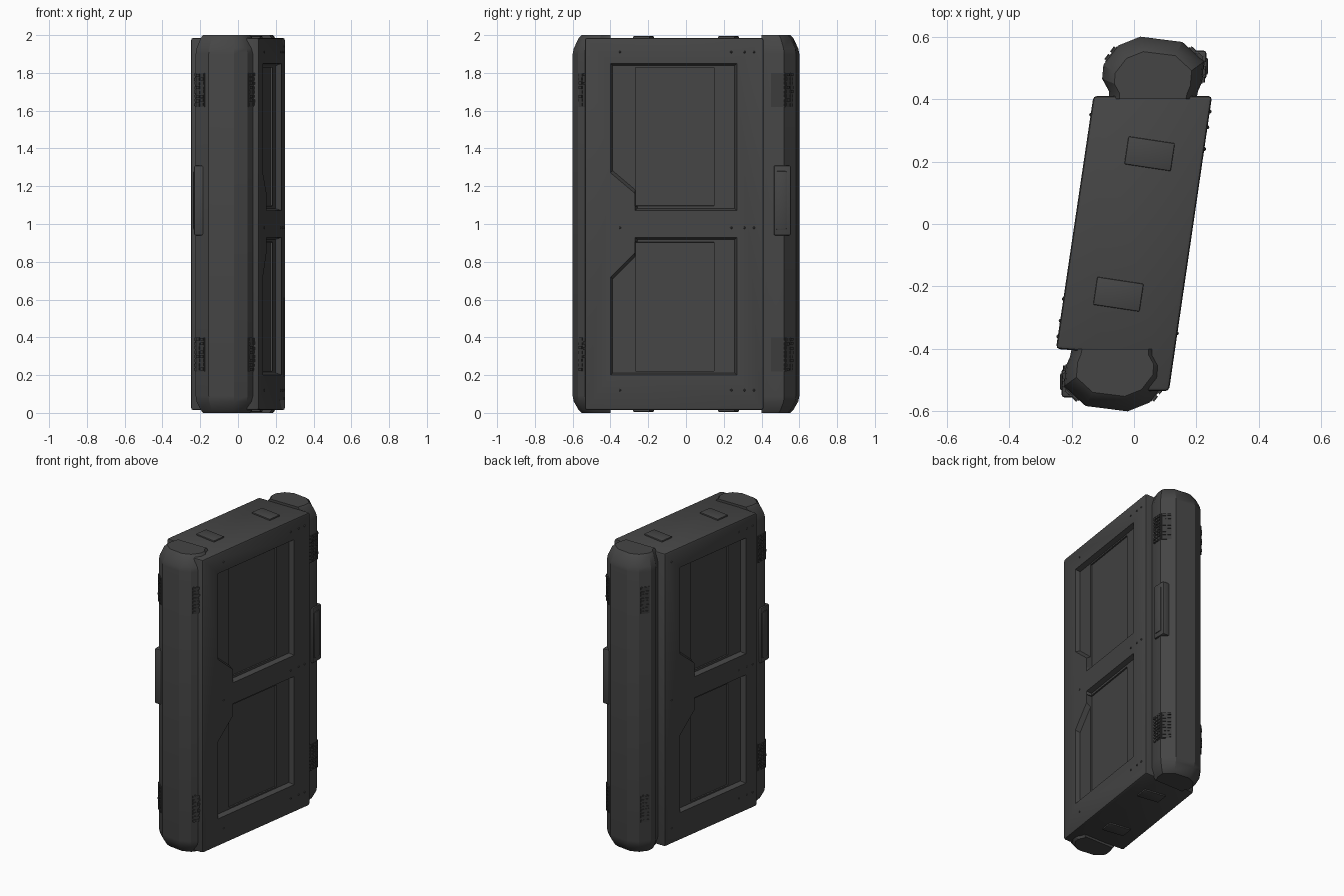
import bpy, bmesh, math, random
from mathutils import Vector, Matrix

if "Cube" in bpy.data.objects:
    bpy.data.objects.remove(bpy.data.objects["Cube"])

random.seed(4)
SHEAR = 0.148          # the slab leans sideways in plan
HALF = 0.19            # half thickness of the slab
ROT = Matrix.Rotation(math.pi, 4, 'Z')


def material(name, v):
    m = bpy.data.materials.new(name)
    m.diffuse_color = (v, v, v, 1)
    m.use_nodes = True
    m.node_tree.nodes["Principled BSDF"].inputs["Base Color"].default_value = m.diffuse_color
    return m


GREY = material("dark_grey", 0.06)
DEEP = material("grille_grey", 0.045)


def finish(bm, name, mat=GREY, angle=30):
    bmesh.ops.recalc_face_normals(bm, faces=bm.faces)
    me = bpy.data.meshes.new(name)
    bm.to_mesh(me)
    bm.free()
    ob = bpy.data.objects.new(name, me)
    bpy.context.collection.objects.link(ob)
    me.materials.append(mat)
    bpy.ops.object.select_all(action='DESELECT')
    ob.select_set(True)
    bpy.context.view_layer.objects.active = ob
    bpy.ops.object.shade_smooth_by_angle(angle=math.radians(angle))
    return ob


def loft(rings):
    """Closed solid through rings that have equal point counts."""
    bm = bmesh.new()
    loops = [[bm.verts.new(p) for p in r] for r in rings]
    n = len(loops[0])
    for a, b in zip(loops, loops[1:]):
        for i in range(n):
            bm.faces.new((a[i], a[(i + 1) % n], b[(i + 1) % n], b[i]))
    bm.faces.new(loops[0][::-1])
    bm.faces.new(loops[-1])
    return bm


def add_box(bm, centre, size, bevel=0.0, rot=0.0):
    m = (Matrix.Translation(centre) @ Matrix.Rotation(rot, 4, 'Z')
         @ Matrix.Diagonal((*size, 1)))
    vs = bmesh.ops.create_cube(bm, size=1, matrix=m)['verts']
    if bevel:
        edges = list({e for v in vs for e in v.link_edges})
        bmesh.ops.bevel(bm, geom=edges, offset=bevel, segments=2,
                        profile=0.5, affect='EDGES')


# Slab: sheared body, running further forward on its right side
plan = [(0.25, 0.41), (-0.13, 0.41), (-0.25, -0.40), (-0.12, -0.41),
        (0.04, -0.535), (0.112, -0.535)]
bm = loft([[(x, y, z) for x, y in plan] for z in (0.015, 1.985)])
bmesh.ops.recalc_face_normals(bm, faces=bm.faces)
bmesh.ops.bevel(bm, geom=bm.edges[:], offset=0.012, segments=2,
                profile=0.5, affect='EDGES')
slab = finish(bm, "door_slab")


def cut(outline, depth, side, taper):
    """Recess in the slab face; outline is in (y, z), side is +1 or -1."""
    cy = sum(p[0] for p in outline) / len(outline)
    cz = sum(p[1] for p in outline) / len(outline)

    def ring(u, t):
        out = []
        for y, z in outline:
            y2 = y - math.copysign(t, y - cy)
            z2 = z - math.copysign(t, z - cz)
            out.append((side * u + SHEAR * y2, y2, z2))
        return out
    c = finish(loft([ring(HALF - depth, taper), ring(HALF + 0.003, 0),
                     ring(HALF + 0.05, 0)]), "cutter")
    c.hide_render = True
    mod = slab.modifiers.new("recess", 'BOOLEAN')
    mod.operation = 'DIFFERENCE'
    mod.solver = 'EXACT'
    mod.object = c
    bpy.context.view_layer.objects.active = slab
    bpy.ops.object.modifier_apply(modifier=mod.name)
    bpy.data.objects.remove(c)


# Recessed panels with a stepped, slanted corner, on both faces
for side, y0, y1 in ((1, -0.40, 0.27), (-1, -0.30, 0.28)):
    a, b = (y0, y1) if side > 0 else (y1, y0)
    k = a + side * 0.13
    upper = [(a, 1.85), (b, 1.85), (b, 1.07), (k, 1.07), (k, 1.16), (a, 1.27)]
    lower = [(a, 0.20), (b, 0.20), (b, 0.93), (k, 0.93), (k, 0.85), (a, 0.72)]
    cut(upper, 0.03, side, 0.012)
    cut(lower, 0.03, side, 0.012)
    f = b - side * 0.12
    for z0, z1 in ((1.095, 1.83), (0.22, 0.905)):
        cut([(k, z0), (f, z0), (f, z1), (k, z1)], 0.04, side, 0.002)
bpy.ops.object.select_all(action='DESELECT')
slab.select_set(True)
bpy.context.view_layer.objects.active = slab
bpy.ops.object.shade_smooth_by_angle(angle=math.radians(30))

# Parts of one end post; each is built twice, the second turned half round
POST = [(0.20, 0.40), (0.205, 0.425), (0.218, 0.455), (0.224, 0.52),
        (0.155, 0.583), (0.02, 0.60), (-0.05, 0.572), (-0.098, 0.51),
        (-0.102, 0.465), (-0.08, 0.425), (-0.08, 0.40)]


def post_ring(z, s):
    return [(0.06 + (x - 0.06) * s, 0.40 + (y - 0.40) * s, z) for x, y in POST]


def grille(bm, x, y, nx, ny, width, zc):
    """Rough vent plate lying on a post facet with outward normal (nx, ny)."""
    n = Vector((nx, ny, 0)).normalized()
    t = Vector((-n.y, n.x, 0))
    ang = math.atan2(n.y, n.x)
    c = Vector((x, y, zc))
    add_box(bm, c - n * 0.003, (0.012, width, 0.18), 0, ang)
    cols = max(2, round(width / 0.025))
    for i in range(cols):
        for j in range(8):
            p = c + t * width * ((i + 0.5) / cols - 0.5)
            p.z += 0.18 * ((j + 0.5) / 8 - 0.5)
            p.z += random.uniform(-0.003, 0.003)
            add_box(bm, p + n * 0.003,
                    (random.uniform(0.006, 0.014), width / cols * 0.7, 0.015),
                    0, ang)


for label, turn in (("back", Matrix.Identity(4)), ("front", ROT)):
    # Rounded end post with tapered ends
    bm = loft([post_ring(0.0, 0.76), post_ring(0.015, 0.84),
               post_ring(0.06, 0.97), post_ring(0.09, 1), post_ring(1.90, 1),
               post_ring(1.93, 0.97), post_ring(1.985, 0.84),
               post_ring(2.0, 0.76)])
    bm.transform(turn)
    finish(bm, label + "_post", angle=28)

    # Vent grilles near the top and bottom
    bm = bmesh.new()
    for zc in (0.31, 1.71):
        grille(bm, 0.220, 0.487, 1, -0.09, 0.075, zc)
        grille(bm, 0.197, 0.545, 0.67, 0.74, 0.06, zc)
        grille(bm, -0.072, 0.543, -0.79, 0.61, 0.06, zc)
    bm.transform(turn)
    finish(bm, label + "_vent_grilles", DEEP)

    # Long grip with a raised inner bar
    bm = bmesh.new()
    add_box(bm, (0.200, 0.51, 1.125), (0.064, 0.09, 0.37), 0.008)
    add_box(bm, (0.215, 0.505, 1.125), (0.044, 0.055, 0.31), 0.006)
    bm.transform(turn)
    finish(bm, label + "_grip")

    # Shallow caps on the top and bottom of the slab
    bm = bmesh.new()
    for z in (0.013, 1.987):
        add_box(bm, (0.05, 0.225, z), (0.15, 0.09, 0.014), 0.004, -0.15)
    bm.transform(turn)
    finish(bm, label + "_slab_caps")

    # Small rivets along the slab edges
    bm = bmesh.new()
    for y in (-0.35, 0.24, 0.31, 0.36):
        for z in (0.12, 0.98, 1.91):
            p = Vector((HALF + SHEAR * y - 0.001, y, z))
            bmesh.ops.create_icosphere(bm, subdivisions=1, radius=0.007,
                                       matrix=Matrix.Translation(p))
    bm.transform(turn)
    finish(bm, label + "_rivets")
